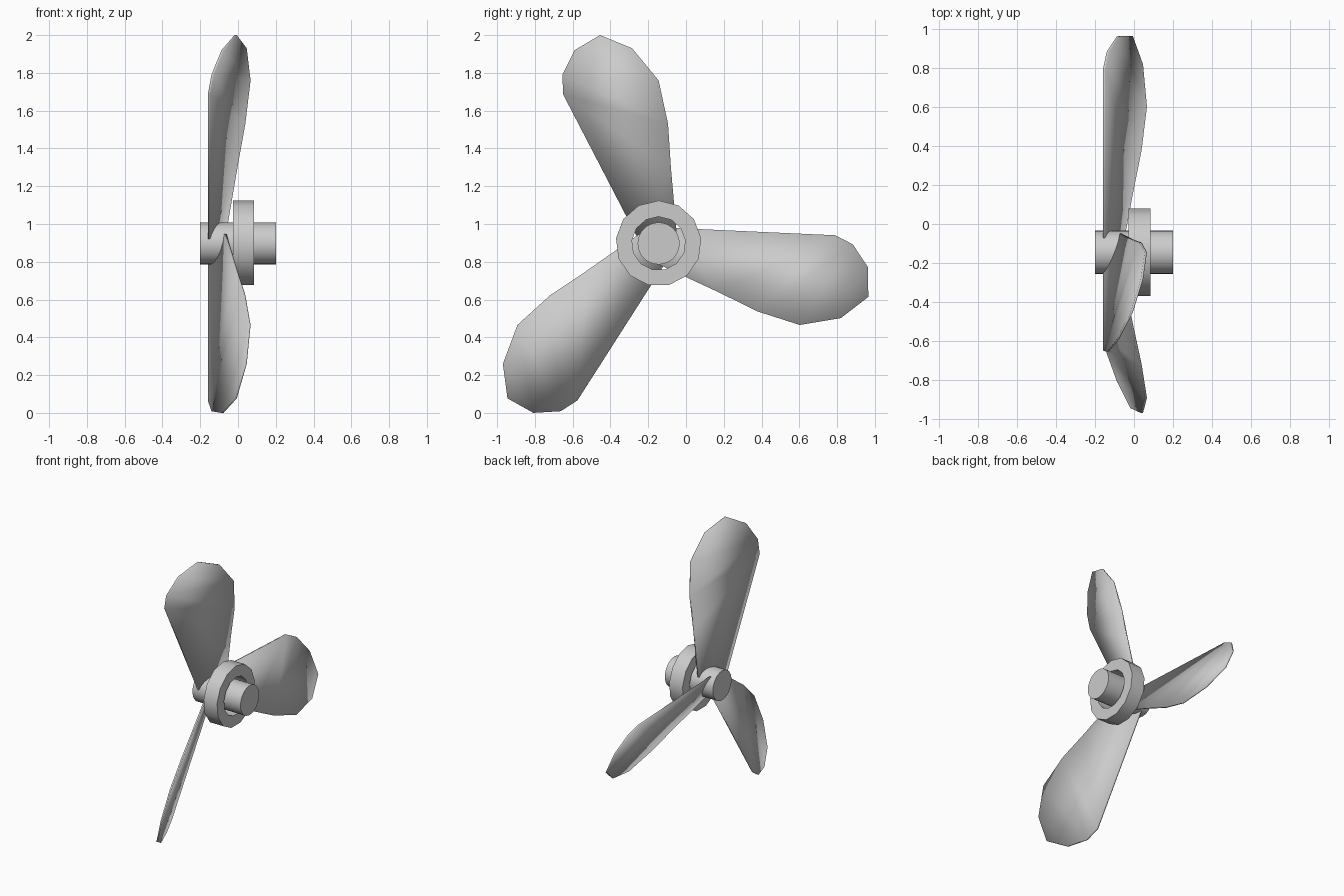
import bpy, bmesh, math
from mathutils import Vector, Matrix

if "Cube" in bpy.data.objects:
    bpy.data.objects.remove(bpy.data.objects["Cube"])

HUB = Vector((0, -0.145, 0.897))      # propeller axis runs along x


def finish(name, bm, angle=None):
    bmesh.ops.recalc_face_normals(bm, faces=bm.faces[:])
    me = bpy.data.meshes.new(name)
    bm.to_mesh(me)
    bm.free()
    ob = bpy.data.objects.new(name, me)
    bpy.context.collection.objects.link(ob)
    bpy.context.view_layer.objects.active = ob
    ob.select_set(True)
    if angle:
        bpy.ops.object.shade_smooth_by_angle(angle=math.radians(angle))
    else:
        bpy.ops.object.shade_smooth()
    ob.select_set(False)
    return ob


def lathe(name, profile, sides):
    """Revolve a closed (x, radius) profile about the hub axis."""
    bm = bmesh.new()
    rings = []
    for i in range(sides):
        a = math.pi / 2 + 2 * math.pi * i / sides
        rings.append([bm.verts.new(HUB + Vector((x, r * math.cos(a), r * math.sin(a))))
                      for x, r in profile])
    n = len(profile)
    for i in range(sides):
        p, q = rings[i], rings[(i + 1) % sides]
        for j in range(n):
            k = (j + 1) % n
            bm.faces.new((p[j], p[k], q[k], q[j]))
    return finish(name, bm, 40)


# Shaft through the hub
bm = bmesh.new()
bmesh.ops.create_cone(bm, cap_ends=True, segments=32, radius1=0.111, radius2=0.111, depth=0.4,
                      matrix=Matrix.Translation(HUB) @ Matrix.Rotation(math.pi / 2, 4, 'Y'))
finish("shaft", bm, 40)

# Loose collar ring around the shaft
lathe("collar_ring", [(-0.027, 0.142), (-0.027, 0.227), (0.084, 0.227), (0.084, 0.142)], 13)

# Blade outline in the (y, z) plane, from the leading root round the tip
OUTLINE = [(-0.243, 0.90), (-0.65, 1.685), (-0.655, 1.79), (-0.59, 1.92), (-0.455, 2.0),
           (-0.285, 1.93), (-0.145, 1.76), (-0.095, 1.53), (-0.08, 1.30), (-0.05, 0.96)]
THICK = 0.012


def blade(name, turn):
    rot = Matrix.Rotation(turn, 4, 'X')
    bm = bmesh.new()
    layers = []
    for off in (0, THICK):
        layer = []
        for y, z in OUTLINE:
            # pitch: x grows with distance from the straight leading edge
            s = max(0, (y + 0.65) * 0.886 + (z - 1.685) * 0.463)
            p = Vector((-0.16 + 0.445 * s + off, y - HUB.y, z - HUB.z))
            layer.append(bm.verts.new(HUB + rot @ p))
        layers.append(layer)
    a, b = layers
    n = len(a)
    # strips across the blade, front and back
    for i in range(n // 2 - 1):
        for v in (a, b):
            bm.faces.new((v[i], v[i + 1], v[n - 2 - i], v[n - 1 - i]))
    # rim
    for i in range(n):
        j = (i + 1) % n
        bm.faces.new((a[i], a[j], b[j], b[i]))
    finish(name, bm)


for k in range(3):
    blade(f"blade_{k + 1}", k * 2 * math.pi / 3)
